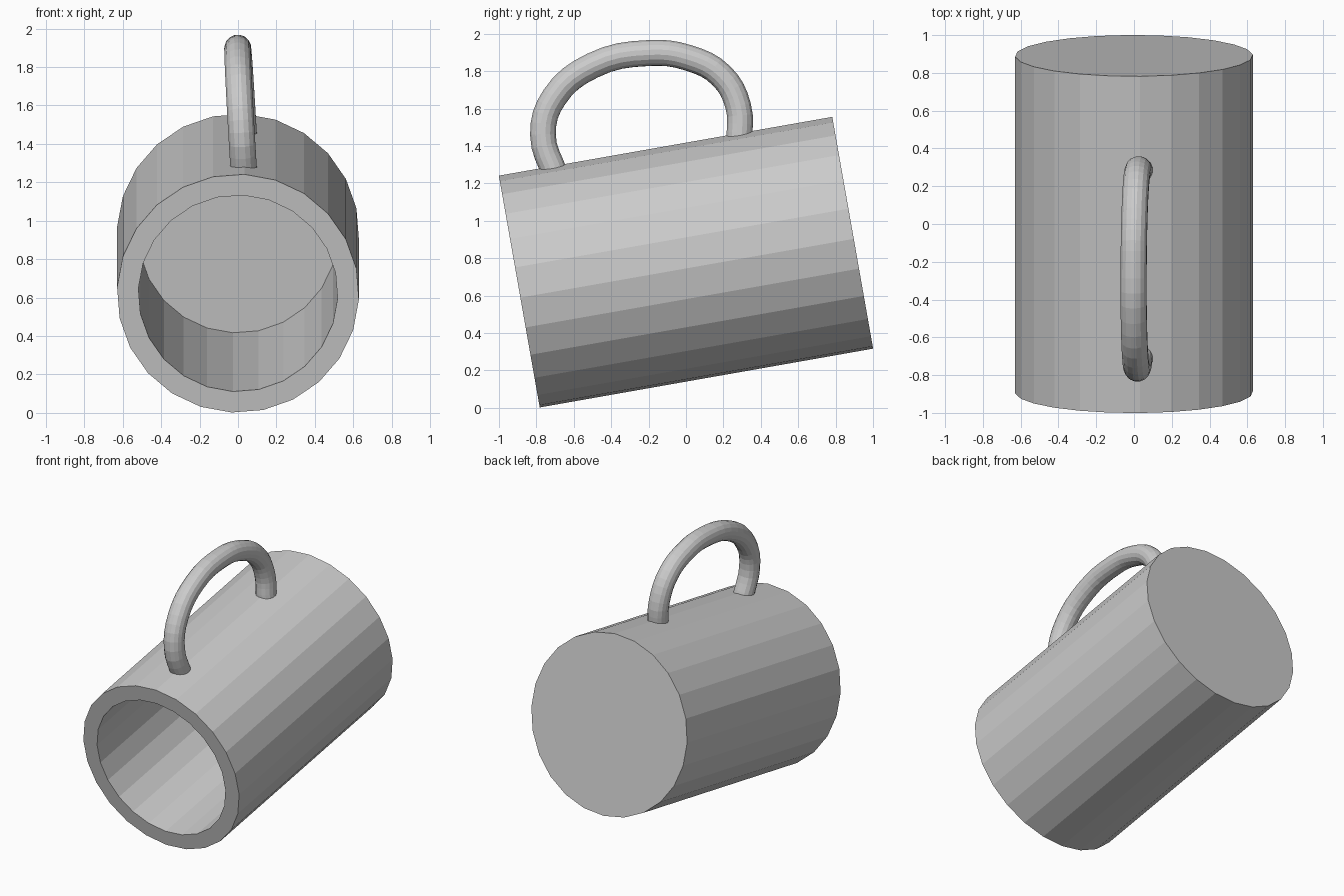
import bpy, bmesh
from math import radians
from mathutils import Matrix

if "Cube" in bpy.data.objects:
    bpy.data.objects.remove(bpy.data.objects["Cube"])

SIDES, RADIUS, LENGTH = 24, 0.63, 1.81
WALL, DEPTH, TUBE = 0.11, 1.76, 0.07


def add_object(name, data):
    obj = bpy.data.objects.new(name, data)
    bpy.context.collection.objects.link(obj)
    return obj


# Cup body: faceted cylinder, hollowed from its open end, lying tilted
bm = bmesh.new()
bmesh.ops.create_cone(bm, cap_ends=True, segments=SIDES,
                      radius1=RADIUS, radius2=RADIUS, depth=LENGTH)
bm.faces.ensure_lookup_table()
mouth = max(bm.faces, key=lambda f: f.calc_center_median().z)
bmesh.ops.inset_region(bm, faces=[mouth], thickness=WALL, use_even_offset=True)
hole = bmesh.ops.extrude_discrete_faces(bm, faces=[mouth])["faces"][0]
bmesh.ops.translate(bm, verts=hole.verts, vec=(0, 0, -DEPTH))
bmesh.ops.recalc_face_normals(bm, faces=bm.faces)
bmesh.ops.transform(bm, verts=bm.verts,
                    matrix=Matrix.Translation((0, 0, 0.779))
                    @ Matrix.Rotation(radians(100), 4, 'X')
                    @ Matrix.Rotation(radians(-3), 4, 'Z'))
mesh = bpy.data.meshes.new("cup_body")
bm.to_mesh(mesh)
bm.free()
add_object("cup_body", mesh)

# Handle: round tube along a slightly leaning arch, ends sunk in the wall
path = [(-0.695, 1.235), (-0.765, 1.46), (-0.705, 1.66), (-0.50, 1.83),
        (-0.20, 1.897), (0.01, 1.872), (0.19, 1.775), (0.28, 1.61), (0.285, 1.42)]
curve = bpy.data.curves.new("handle", 'CURVE')
curve.dimensions = '3D'
curve.bevel_depth = TUBE
curve.bevel_resolution = 6
curve.resolution_u = 4
curve.use_fill_caps = True
spline = curve.splines.new('BEZIER')
spline.bezier_points.add(len(path) - 1)
spline.use_smooth = False
for point, (y, z) in zip(spline.bezier_points, path):
    height = z - (1.42 + 0.176 * y)
    point.co = (0.028 - 0.058 * height, y, z)
    point.handle_left_type = point.handle_right_type = 'AUTO'
add_object("handle", curve)
